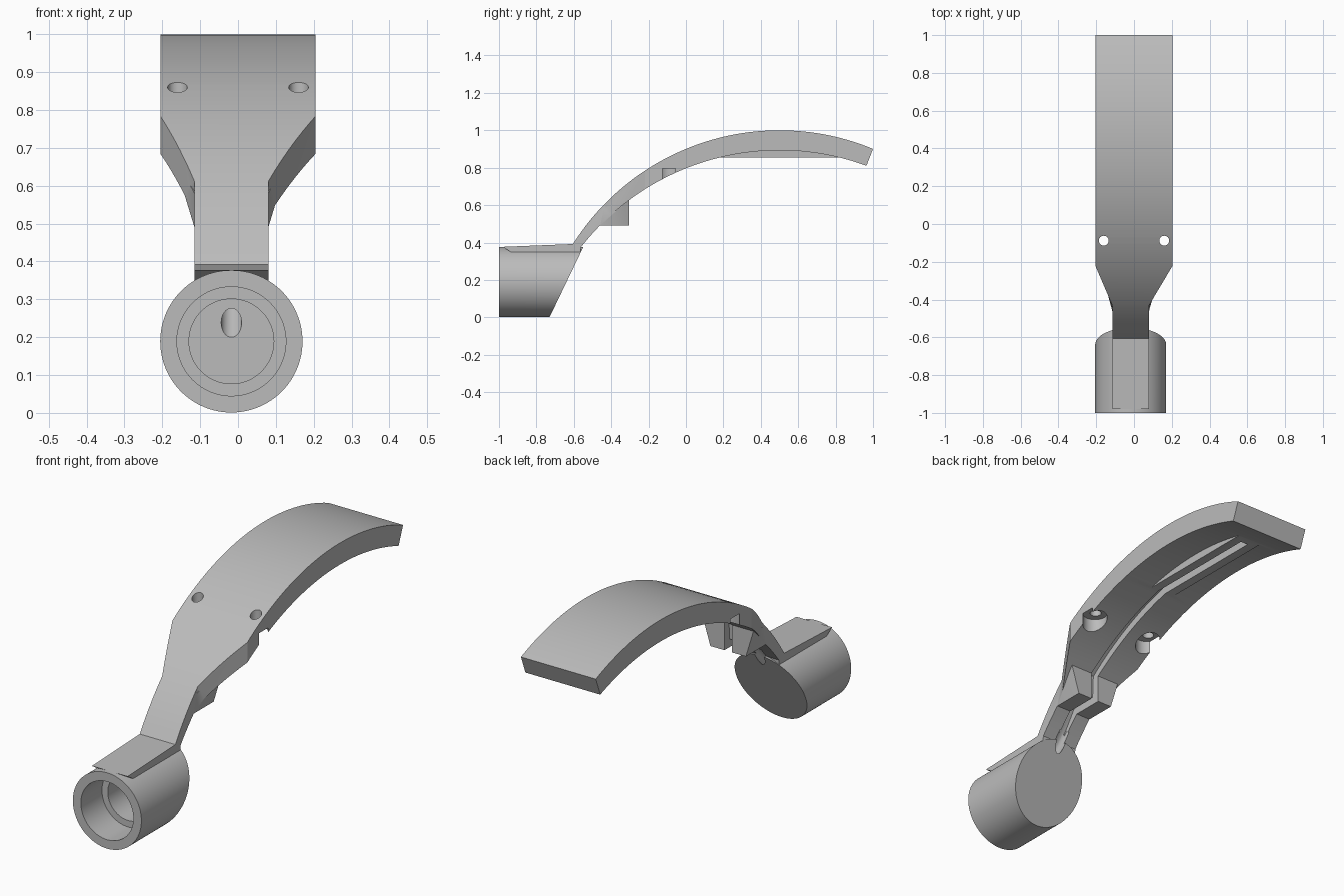
import bpy, bmesh, math
from mathutils import Vector

if "Cube" in bpy.data.objects:
    bpy.data.objects.remove(bpy.data.objects["Cube"])

CX = -0.0175          # centre line of socket and neck
APEX = 0.5            # y of the highest point of the arch

grey = bpy.data.materials.new("plain grey")
grey.use_nodes = True
grey.diffuse_color = (0.5, 0.5, 0.5, 1)
grey.node_tree.nodes["Principled BSDF"].inputs["Base Color"].default_value = (0.5, 0.5, 0.5, 1)


def finish(name, bm):
    bmesh.ops.recalc_face_normals(bm, faces=bm.faces)
    mesh = bpy.data.meshes.new(name)
    bm.to_mesh(mesh)
    bm.free()
    mesh.materials.append(grey)
    obj = bpy.data.objects.new(name, mesh)
    bpy.context.collection.objects.link(obj)
    return obj


def prism(name, pts, lo, hi, axis="x"):
    """Extrude a (y, z) outline along x, or an (x, y) outline along z."""
    bm = bmesh.new()
    place = (lambda a, b: (lo, a, b)) if axis == "x" else (lambda a, b: (a, b, lo))
    face = bm.faces.new([bm.verts.new(place(*p)) for p in pts])
    ext = bmesh.ops.extrude_face_region(bm, geom=[face])
    step = Vector((hi - lo, 0, 0)) if axis == "x" else Vector((0, 0, hi - lo))
    bmesh.ops.translate(bm, vec=step, verts=[v for v in ext["geom"] if isinstance(v, bmesh.types.BMVert)])
    return finish(name, bm)


def rod(name, start, end, radius, sides=64):
    start, end = Vector(start), Vector(end)
    bm = bmesh.new()
    bmesh.ops.create_cone(bm, cap_ends=True, segments=sides, radius1=radius,
                          radius2=radius, depth=(end - start).length)
    turn = (end - start).to_track_quat("Z", "Y").to_matrix()
    bmesh.ops.rotate(bm, matrix=turn, verts=bm.verts)
    bmesh.ops.translate(bm, vec=(start + end) / 2, verts=bm.verts)
    return finish(name, bm)


def combine(obj, tool, operation, keep=False):
    mod = obj.modifiers.new("shape", "BOOLEAN")
    mod.operation, mod.object, mod.solver = operation, tool, "EXACT"
    bpy.context.view_layer.objects.active = obj
    bpy.ops.object.modifier_apply(modifier=mod.name)
    if not keep:
        bpy.data.objects.remove(tool)


def arc(radius, top, y0, y1, steps=48):
    ys = [y0 + (y1 - y0) * i / steps for i in range(steps + 1)]
    return [(y, top - radius + math.sqrt(radius ** 2 - (y - APEX) ** 2)) for y in ys]


# Arched arm with the strap that runs over the socket
outline = arc(1.308, 1.0, 1.0, -0.605)
outline += [(-0.98, 0.377), (-0.93, 0.345), (-0.565, 0.345)]
outline += arc(1.348, 0.893, -0.563, 0.965)
arm = prism("arched_arm", outline, -0.3, 0.3)

# Plan shape: broad plate tapering into the neck
plan = prism("plan", [(-0.205, 1.1), (-0.205, -0.22), (-0.115, -0.43), (-0.115, -1.1),
                      (0.08, -1.1), (0.08, -0.43), (0.205, -0.22), (0.205, 1.1)], -0.2, 1.2, "z")
combine(arm, plan, "INTERSECT")

# Block under the taper, narrowing downwards
bm = bmesh.new()
for y, z, half in [(-0.305, 0.66, 0.14), (-0.305, 0.63, 0.14), (-0.305, 0.49, 0.0975),
                   (-0.46, 0.49, 0.0975), (-0.44, 0.58, 0.0975)]:
    for s in (-1, 1):
        bm.verts.new((CX + s * half, y, z))
bmesh.ops.convex_hull(bm, input=bm.verts)
combine(arm, finish("block", bm), "UNION")

# Flat bar under the arch
bar = prism("bar", [(0.16, 0.855), (0.84, 0.855), (0.84, 0.87), (0.7, 0.93), (0.3, 0.93), (0.16, 0.87)],
            CX - 0.065, CX + 0.065)
combine(arm, bar, "UNION")

# Groove along the underside, following the block
groove = [(-0.55, 0.3), (-0.55, 0.42), (-0.48, 0.525), (-0.345, 0.53)]
groove += arc(1.348, 0.933, -0.34, 0.78, 30) + [(0.78, 0.3)]
combine(arm, prism("groove", groove, CX - 0.02, CX + 0.02), "DIFFERENCE")

# Screw holes with recesses from below
for x in (-0.16, 0.16):
    combine(arm, rod("recess", (x, -0.092, 0.5), (x, -0.092, 0.795), 0.057, 32), "DIFFERENCE")
    combine(arm, rod("screw_hole", (x, -0.088, 0.6), (x, -0.088, 1.0), 0.026, 32), "DIFFERENCE")

# Round socket with a slanted back and a stepped bore
MID = 0.189
socket = rod("socket", (CX, -1, MID), (CX, -0.4, MID), 0.188, 96)
slant = prism("slant", [(-0.778, -0.1), (-0.49, 0.5), (0, 0.5), (0, -0.1)], -0.4, 0.4)
combine(socket, slant, "DIFFERENCE")
for depth, radius in [(-0.835, 0.144), (-0.697, 0.112)]:
    combine(socket, rod("bore", (CX, -1.1, MID), (CX, depth, MID), radius, 96), "DIFFERENCE")

# Sloping cable hole from the bore into the groove
cable = rod("cable_hole", (CX, -0.75, 0.185), (CX, -0.52, 0.415), 0.027, 32)
combine(socket, cable, "DIFFERENCE", keep=True)
combine(arm, cable, "DIFFERENCE")

for obj in (arm, socket):
    bpy.ops.object.select_all(action="DESELECT")
    obj.select_set(True)
    bpy.context.view_layer.objects.active = obj
    bpy.ops.object.shade_smooth_by_angle(angle=math.radians(25))
